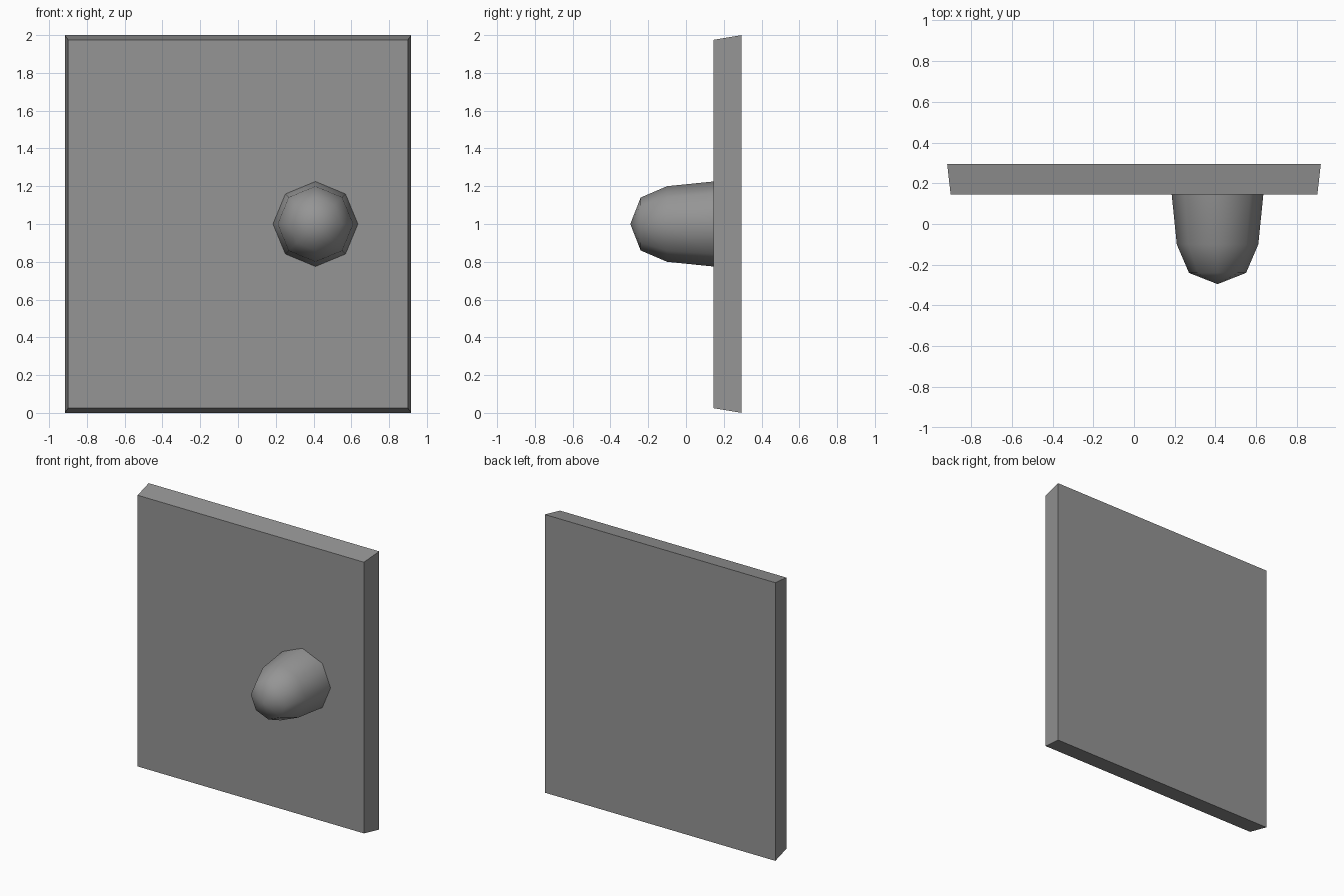
import bpy, bmesh
from math import cos, sin, tau

cube = bpy.data.objects.get("Cube")
if cube:
    bpy.data.objects.remove(cube, do_unlink=True)

grey = bpy.data.materials.new("mid_grey")
grey.use_nodes = True
colour = (0.3, 0.3, 0.3, 1)
grey.diffuse_color = colour
grey.node_tree.nodes["Principled BSDF"].inputs["Base Color"].default_value = colour


def finish(bm, name):
    bmesh.ops.recalc_face_normals(bm, faces=bm.faces)
    for f in bm.faces:
        f.smooth = True
    mesh = bpy.data.meshes.new(name)
    bm.to_mesh(mesh)
    bm.free()
    mesh.materials.append(grey)
    obj = bpy.data.objects.new(name, mesh)
    bpy.context.collection.objects.link(obj)


# Panel: a slab that narrows towards the front
FRONT, BACK = 0.145, 0.295
bm = bmesh.new()
bmesh.ops.create_cube(bm, size=2)
for v in bm.verts:
    front = v.co.y < 0
    v.co.x *= 0.9 if front else 0.917
    v.co.z = 1 + v.co.z * (0.975 if front else 1)
    v.co.y = FRONT if front else BACK
# Only the front's top and bottom edges are shaded softly
for e in bm.edges:
    a, b = (v.co for v in e.verts)
    e.smooth = a.y == FRONT and b.y == FRONT and abs(a.z - b.z) < 0.01
finish(bm, "panel")

# Knob: an eight-sided rounded stub with a pointed tip
bm = bmesh.new()
rings = []
for y, r in ((FRONT, 0.225), (-0.1, 0.2), (-0.24, 0.14)):
    rings.append([bm.verts.new((0.41 + r * cos(i * tau / 8), y, 1 + r * sin(i * tau / 8)))
                  for i in range(8)])
tip = bm.verts.new((0.41, -0.295, 1))
for i in range(8):
    j = (i + 1) % 8
    for lower, upper in zip(rings, rings[1:]):
        bm.faces.new((lower[i], lower[j], upper[j], upper[i]))
    bm.faces.new((rings[-1][i], rings[-1][j], tip))
finish(bm, "knob")
